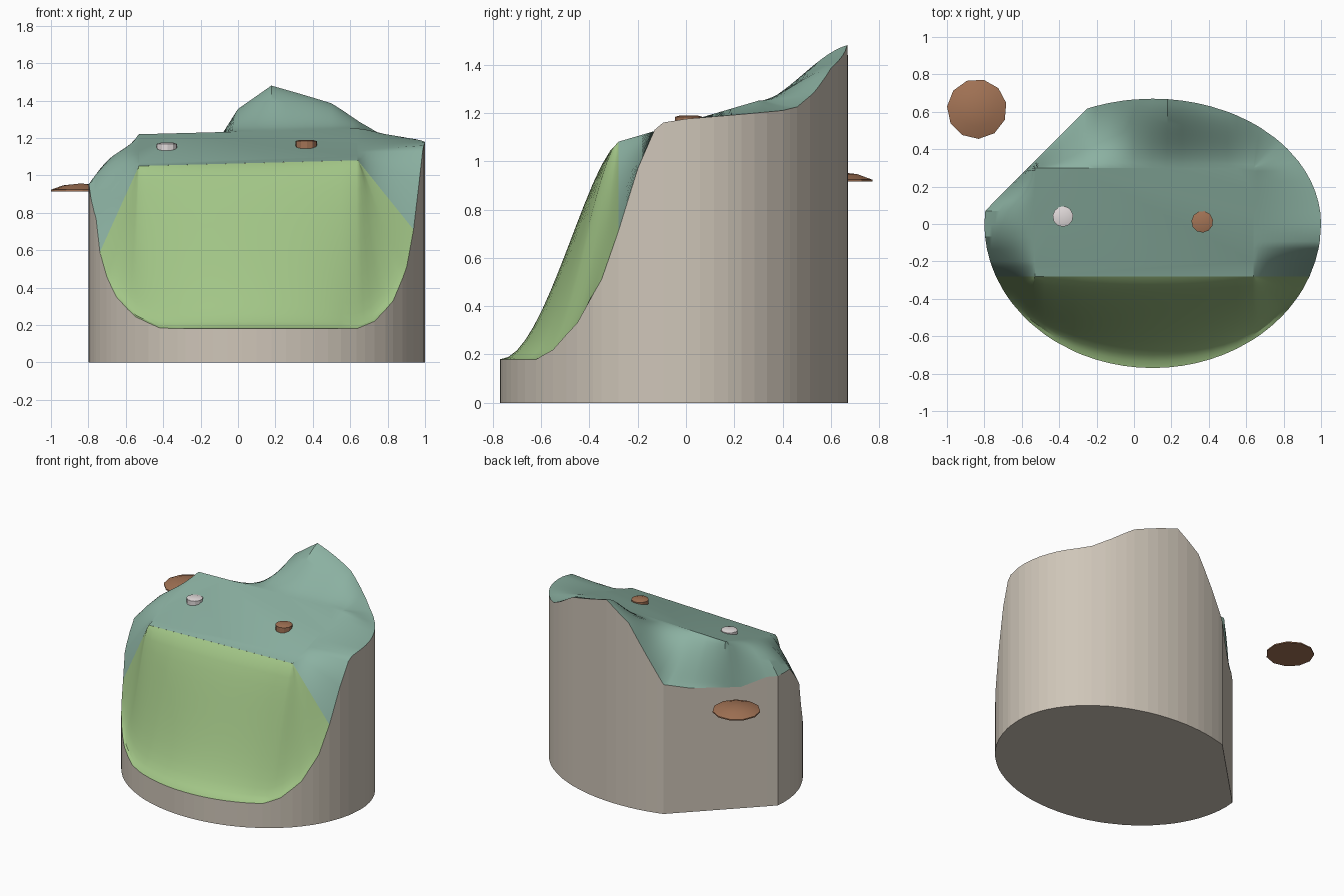
import bpy, bmesh, math

if "Cube" in bpy.data.objects:
    bpy.data.objects.remove(bpy.data.objects["Cube"])

X0, X1, Y0, Y1 = -0.53, 0.64, -0.28, 0.30      # flat plateau rectangle
RINGS = 14
# height of the ground along the outline: (angle in degrees, z)
RIM = [(-60, .18), (-53.6, .18), (-45.6, .22), (-35.8, .33), (-27, .51), (-21.3, .71), (-15, .97),
       (-9.7, 1.13), (-7, 1.16), (0, 1.175), (36.7, 1.21), (43.4, 1.225), (52.3, 1.285),
       (63.6, 1.385), (85, 1.48), (96.4, 1.355), (112.9, .95), (127, .91), (154, .89),
       (168, .95), (174, .95), (185, .95), (197.4, .77), (201.3, .59), (207, .46),
       (213.6, .35), (223.8, .245), (234.7, .185), (242, .18), (300, .18)]


def material(name, rgb):
    m = bpy.data.materials.new(name)
    m.diffuse_color = (*rgb, 1)
    m.use_nodes = True
    m.node_tree.nodes["Principled BSDF"].inputs["Base Color"].default_value = m.diffuse_color
    return m


def lerp(a, b, t):
    return a + (b - a) * t


def rim_z(a):
    for (a0, z0), (a1, z1) in zip(RIM, RIM[1:]):
        if a0 <= a <= a1:
            return lerp(z0, z1, (a - a0) / (a1 - a0))


def outline(a):
    # oval with one corner cut straight
    if 112.9 < a < 174:
        t = (a - 112.9) / 61.1
        return lerp(-.25, -.797, t), lerp(.617, .07, t)
    s = math.sin(math.radians(a))
    return .1 + .9 * math.cos(math.radians(a)), s * (.67 if s > 0 else .77)


def plane_z(x, y):
    return 1.05 + .026 * (x - X0) + .293 * (y - Y0)


def ease(t, x, y):
    s = t * t * (3 - 2 * t)
    if y < Y0 - 1e-4:                            # front slope, S-shaped
        q = t ** .85
        k = min(1, (Y0 - y) / .2)
        return lerp(t, q * q * (3 - 2 * q), k)
    if y > Y1:
        return lerp(t, s, .6)
    if x < X0:                                   # rounded left shoulder
        return t ** lerp(1, 2.2, min(1, (y - Y0) / .28))
    return t


def column(a):
    x, y = outline(a)
    px, py = min(max(x, X0), X1), min(max(y, Y0), Y1)
    pz, z = plane_z(px, py), rim_z(a)
    ts = [i / RINGS for i in range(RINGS + 1)]
    return [(lerp(px, x, t), lerp(py, y, t), lerp(pz, z, ease(t, x, y))) for t in ts]


def make(name, bm, mat, angle=30):
    bmesh.ops.remove_doubles(bm, verts=bm.verts, dist=1e-5)
    bmesh.ops.dissolve_degenerate(bm, edges=bm.edges, dist=1e-5)
    me = bpy.data.meshes.new(name)
    bm.to_mesh(me)
    bm.free()
    ob = bpy.data.objects.new(name, me)
    ob.data.materials.append(mat)
    bpy.context.collection.objects.link(ob)
    bpy.ops.object.select_all(action='DESELECT')
    ob.select_set(True)
    bpy.context.view_layer.objects.active = ob
    bpy.ops.object.shade_smooth_by_angle(angle=math.radians(angle))
    return ob


def skin(bm, columns):
    # quads between neighbouring columns of points
    cols = [[bm.verts.new(p) for p in c] for c in columns]
    for c, d in zip(cols, cols[1:]):
        for i in range(len(c) - 1):
            bm.faces.new((c[i], c[i + 1], d[i + 1], d[i]))


teal = material("teal", (.26, .44, .36))
green = material("green", (.36, .56, .24))
stone = material("stone", (.62, .56, .48))
brown = material("brown", (.36, .17, .09))
white = material("white", (.75, .70, .70))

# shared outline angles
table = [a for a, z in RIM if -60 < a < 300]
extra = [a for a in range(-60, 300, 5) if all(abs(a - b) > 2 for b in table)]
angles = sorted(table + extra)
upper = [a for a in angles if -21.3 <= a <= 201.3]
lower = [a for a in angles if a >= 201.3] + [a for a in angles if a <= -21.3]

# upper ground: plateau and its shoulders
bm = bmesh.new()
skin(bm, [column(a) for a in upper])
corners = [(X0, Y0), (X1, Y0), (X1, Y1), (X0, Y1)]
edge = [column(a)[0] for a in upper]
bm.faces.new([bm.verts.new(p) for i, p in enumerate(edge)
              if i == 0 or math.dist(p, edge[i - 1]) > 1e-5])
make("upper_ground", bm, teal)

# front slope
bm = bmesh.new()
skin(bm, [column(a) for a in lower])
make("front_slope", bm, green)

# side wall and underside
bm = bmesh.new()
loop = angles + angles[:1]
skin(bm, [[column(a)[-1], (*outline(a), 0)] for a in loop])
bm.faces.new([bm.verts.new((*outline(a), 0)) for a in reversed(angles)])
make("side_wall", bm, stone, 1)


# shallow domed discs
def disc(name, x, y, r, z, h, mat, flat):
    bm = bmesh.new()
    cols = []
    for i in range(12):
        a = math.tau * (i % 11) / 11 + .2
        prof = [(0, z + h), (r * .6, z + h * lerp(.75, 1, flat)),
                (r, z + h * lerp(.2, .85, flat)), (r, z), (0, z)]
        cols.append([(x + q * math.cos(a), y + q * math.sin(a), w) for q, w in prof])
    skin(bm, cols)
    make(name, bm, mat)


disc("floating_disc", -.84, .615, .16, .915, .042, brown, 0)
disc("left_marker", -.38, .04, .055, 1.13, .045, white, 1)
disc("right_marker", .365, .012, .058, 1.145, .045, brown, 1)
